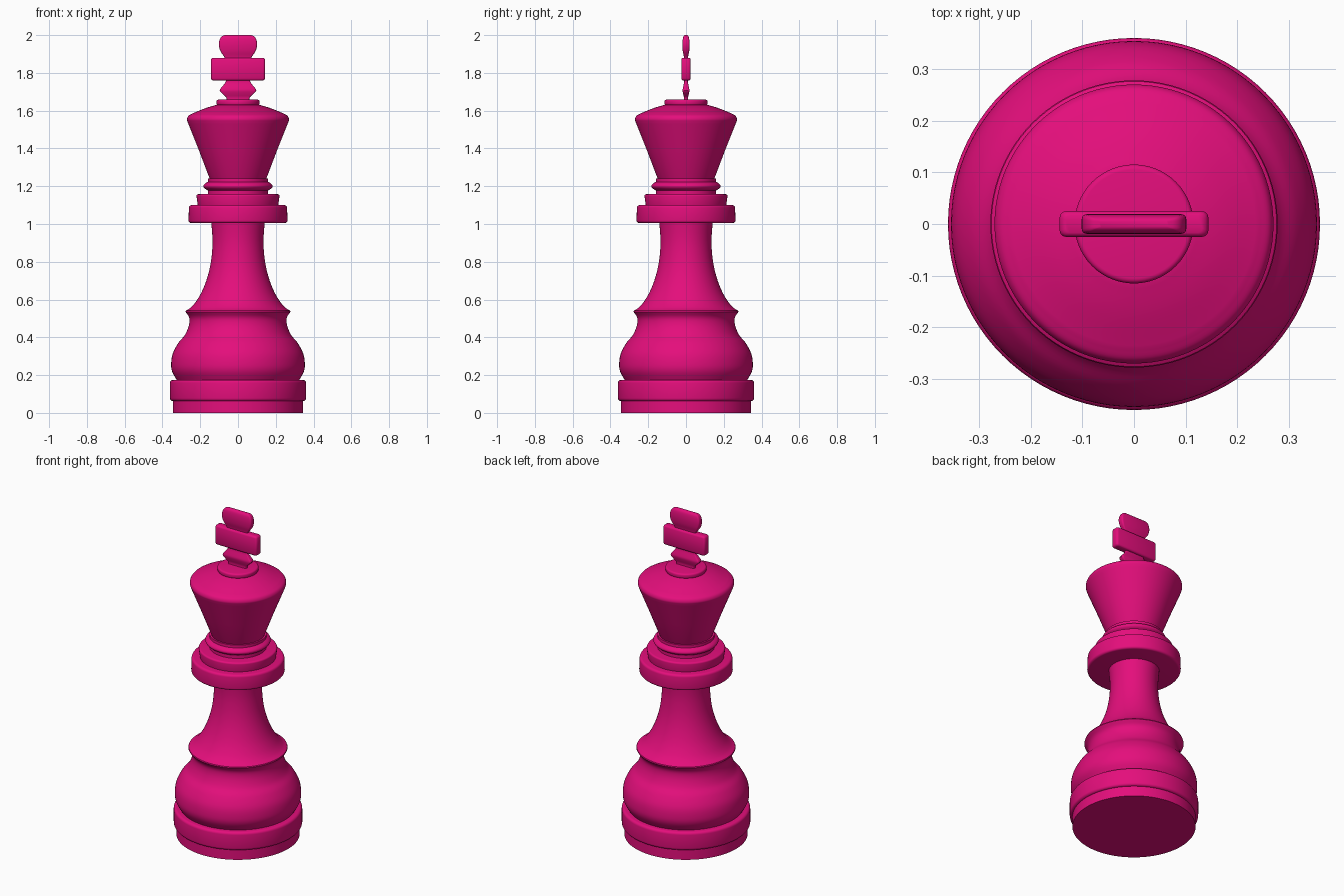
import bpy, bmesh, math
from mathutils import Vector

if "Cube" in bpy.data.objects:
    bpy.data.objects.remove(bpy.data.objects["Cube"])

mat = bpy.data.materials.new("magenta")
mat.diffuse_color = (0.775, 0.0044, 0.2, 1)
mat.use_nodes = True
mat.node_tree.nodes["Principled BSDF"].inputs["Base Color"].default_value = mat.diffuse_color


def finish(name, bm, angle=35):
    bmesh.ops.recalc_face_normals(bm, faces=bm.faces)
    me = bpy.data.meshes.new(name)
    bm.to_mesh(me)
    bm.free()
    me.materials.append(mat)
    ob = bpy.data.objects.new(name, me)
    bpy.context.collection.objects.link(ob)
    bpy.ops.object.select_all(action='DESELECT')
    ob.select_set(True)
    bpy.context.view_layer.objects.active = ob
    bpy.ops.object.shade_smooth_by_angle(angle=math.radians(angle))
    return ob


def spline(pts, n=5):
    """Catmull-Rom curve through the points."""
    p = [Vector(q) for q in pts]
    p = [2 * p[0] - p[1]] + p + [2 * p[-1] - p[-2]]
    out = []
    for a, b, c, d in zip(p, p[1:], p[2:], p[3:]):
        for i in range(n):
            t = i / n
            out.append(0.5 * (2 * b + (c - a) * t + (2 * a - 5 * b + 4 * c - d) * t * t
                              + (3 * b - a - 3 * c + d) * t ** 3))
    return [tuple(v) for v in out] + [tuple(pts[-1])]


def lathe(name, profile, seg=96):
    """Closed turned solid from (radius, height) points."""
    bm = bmesh.new()
    rings = [[bm.verts.new((r * math.cos(2 * math.pi * k / seg),
                            r * math.sin(2 * math.pi * k / seg), z)) for k in range(seg)]
             for r, z in profile]
    for a, b in zip(rings, rings[1:]):
        for k in range(seg):
            j = (k + 1) % seg
            bm.faces.new((a[k], a[j], b[j], b[k]))
    bm.faces.new(rings[0][::-1])
    bm.faces.new(rings[-1])
    return finish(name, bm)


def disc(name, r0, r1, z0, z1, b):
    """Turned disc with rounded rims."""
    lo = [(r0 - b + b * math.sin(t), z0 + b - b * math.cos(t)) for t in (i * math.pi / 8 for i in range(5))]
    hi = [(r1 - b + b * math.cos(t), z1 - b + b * math.sin(t)) for t in (i * math.pi / 8 for i in range(5))]
    return lathe(name, lo + hi)


# base
lathe("base_foot", [(0.345, 0), (0.345, 0.08)])
disc("base_ring", 0.36, 0.36, 0.062, 0.175, 0.016)

# bulb and ridge
lathe("bulb", spline([(0.315, 0.16), (0.328, 0.18), (0.349, 0.22), (0.354, 0.26), (0.345, 0.315),
                      (0.316, 0.37), (0.283, 0.41), (0.264, 0.45), (0.257, 0.485), (0.261, 0.51),
                      (0.278, 0.535)]) + [(0.276, 0.541)])

# stem
lathe("stem", spline([(0.276, 0.541), (0.25, 0.558), (0.222, 0.59), (0.19, 0.645), (0.163, 0.715),
                      (0.145, 0.79), (0.136, 0.87), (0.136, 0.94), (0.143, 1.02)]))

# collars
disc("collar_large", 0.262, 0.26, 1.005, 1.1, 0.014)
disc("collar_middle", 0.213, 0.22, 1.09, 1.158, 0.01)
lathe("collar_neck", [(0.16, 1.14), (0.16, 1.24)])
lathe("collar_small", spline([(0.16, 1.178), (0.176, 1.188), (0.183, 1.2), (0.176, 1.213), (0.155, 1.226)]))

# head
lathe("head", [(0.14, 1.22), (0.148, 1.235), (0.205, 1.385), (0.263, 1.53)]
      + spline([(0.266, 1.538), (0.27, 1.555), (0.262, 1.573), (0.24, 1.586)])
      + spline([(0.235, 1.588), (0.17, 1.614), (0.11, 1.632)], 4))
disc("head_button", 0.115, 0.115, 1.628, 1.658, 0.01)


def slab(name, rows):
    """Flat finial from (height, half width, half depth) rows, with rounded corners."""
    bm = bmesh.new()
    rings = []
    for z, w, d in rows:
        b = d * 0.5
        corners = [(w - b, d - b, 0), (-w + b, d - b, 90), (-w + b, -d + b, 180), (w - b, -d + b, 270)]
        ring = []
        for cx, cy, a0 in corners:
            for i in range(4):
                a = math.radians(a0 + 30 * i)
                ring.append(bm.verts.new((cx + b * math.cos(a), cy + b * math.sin(a), z)))
        rings.append(ring)
    n = len(rings[0])
    for a, c in zip(rings, rings[1:]):
        for k in range(n):
            j = (k + 1) % n
            bm.faces.new((a[k], a[j], c[j], c[k]))
    bm.faces.new(rings[0][::-1])
    bm.faces.new(rings[-1])
    return finish(name, bm, 40)


# cross finial
slab("cross_lower", spline([(1.65, 0.06, 0.011), (1.67, 0.062, 0.011), (1.687, 0.08, 0.015),
                            (1.707, 0.097, 0.018), (1.727, 0.084, 0.015), (1.75, 0.066, 0.01),
                            (1.765, 0.064, 0.01)], 3))
slab("cross_bar", [(1.76, 0.132, 0.017), (1.763, 0.139, 0.022), (1.771, 0.144, 0.025),
                   (1.869, 0.144, 0.025), (1.877, 0.139, 0.022), (1.88, 0.132, 0.017)])
slab("cross_top", spline([(1.875, 0.068, 0.01), (1.89, 0.076, 0.012), (1.915, 0.093, 0.017),
                          (1.945, 0.101, 0.019), (1.97, 0.099, 0.018), (1.988, 0.091, 0.015),
                          (1.997, 0.08, 0.01), (2.0, 0.066, 0.006)], 3))
